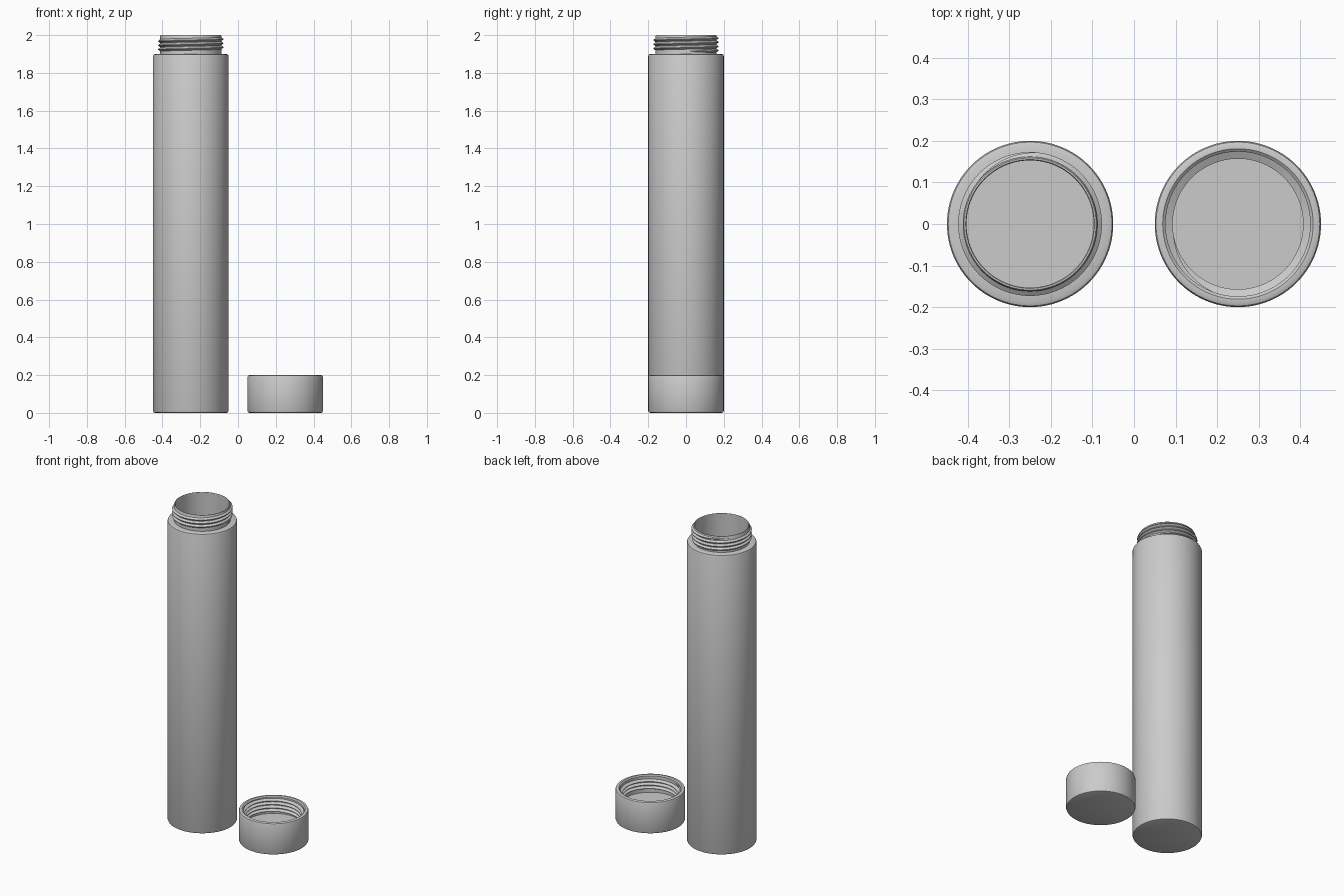
import bpy, bmesh, math

cube = bpy.data.objects.get("Cube")
if cube:
    bpy.data.objects.remove(cube, do_unlink=True)

SEGMENTS = 96
PITCH = 0.022

grey = bpy.data.materials.new("plain_grey")
grey.use_nodes = True
colour = (0.6, 0.6, 0.6, 1)
grey.diffuse_color = colour
grey.node_tree.nodes["Principled BSDF"].inputs["Base Color"].default_value = colour


def finish(bm, name, x):
    bmesh.ops.recalc_face_normals(bm, faces=bm.faces)
    mesh = bpy.data.meshes.new(name)
    bm.to_mesh(mesh)
    bm.free()
    mesh.materials.append(grey)
    obj = bpy.data.objects.new(name, mesh)
    bpy.context.collection.objects.link(obj)
    obj.location.x = x
    bpy.ops.object.select_all(action="DESELECT")
    obj.select_set(True)
    bpy.context.view_layer.objects.active = obj
    bpy.ops.object.shade_smooth_by_angle(angle=math.radians(30))
    return obj


def lathe(name, x, profile):
    """Spin a profile that starts and ends on the axis."""
    bm = bmesh.new()
    verts = [bm.verts.new((r, 0, z)) for r, z in profile]
    edges = [bm.edges.new(pair) for pair in zip(verts, verts[1:])]
    bmesh.ops.spin(bm, geom=verts + edges, cent=(0, 0, 0), axis=(0, 0, 1),
                   angle=math.tau, steps=SEGMENTS)
    bmesh.ops.remove_doubles(bm, verts=bm.verts, dist=0.00005)
    return finish(bm, name, x)


def thread(name, x, root, crest, z_start, turns):
    """Sweep a V-shaped ridge along a helix, fading out at both ends."""
    bm = bmesh.new()
    steps = int(turns * SEGMENTS)
    sink = math.copysign(0.001, root - crest)
    rings = []
    for i in range(steps + 1):
        fade = min(1, i / 16, (steps - i) / 16)
        angle = math.tau * i / SEGMENTS
        z = z_start + PITCH * i / SEGMENTS
        tip = root + (crest - root) * fade
        half = PITCH * 0.48 * max(fade, 0.1)
        section = [(root + sink, -half), (tip, -half * 0.12),
                   (tip, half * 0.12), (root + sink, half)]
        rings.append([bm.verts.new((r * math.cos(angle), r * math.sin(angle), z + dz))
                      for r, dz in section])
    for a, b in zip(rings, rings[1:]):
        for j in range(4):
            k = (j + 1) % 4
            bm.faces.new((a[j], a[k], b[k], b[j]))
    bm.faces.new(rings[0])
    bm.faces.new(rings[-1])
    return finish(bm, name, x)


# Hollow tube with bevelled base, shoulder and open neck
lathe("tube_body", -0.25, [
    (0, 0), (0.19, 0), (0.197, 0.003), (0.2, 0.01),
    (0.2, 1.89), (0.197, 1.897), (0.19, 1.9), (0.162, 1.9),
    (0.162, 1.994), (0.159, 2), (0.155, 2), (0.153, 1.997),
    (0.153, 0.04), (0, 0.04)])
thread("neck_thread", -0.25, 0.162, 0.173, 1.913, 3.4)

# Open cap standing beside the tube, with its thread inside
lathe("cap_body", 0.25, [
    (0, 0), (0.19, 0), (0.197, 0.003), (0.2, 0.01),
    (0.2, 0.19), (0.197, 0.197), (0.19, 0.2), (0.181, 0.2),
    (0.174, 0.194), (0.174, 0.09), (0, 0.09)])
thread("cap_thread", 0.25, 0.174, 0.157, 0.102, 3.7)
